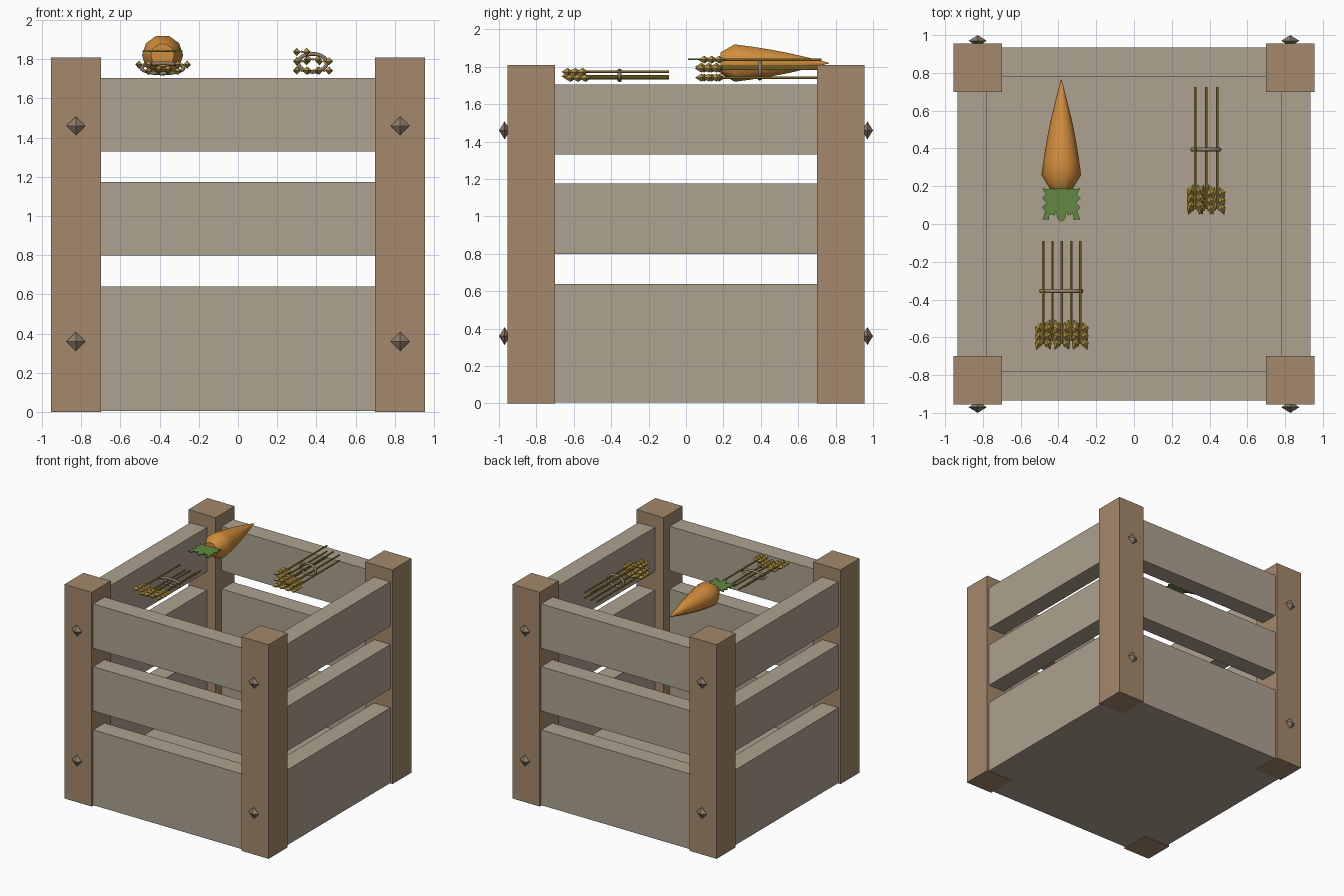
import bpy, bmesh, math
from mathutils import Matrix, Vector

if "Cube" in bpy.data.objects:
    bpy.data.objects.remove(bpy.data.objects["Cube"])


def material(name, rgb):
    m = bpy.data.materials.new(name)
    m.diffuse_color = (*rgb, 1)
    m.use_nodes = True
    m.node_tree.nodes["Principled BSDF"].inputs["Base Color"].default_value = m.diffuse_color
    return m


POST = material("post wood", (0.37, 0.25, 0.15))
SLAT = material("weathered slat wood", (0.42, 0.36, 0.28))
STUD = material("dull stud", (0.27, 0.20, 0.15))
ORANGE = material("carrot orange", (0.65, 0.27, 0.045))
GREEN = material("leaf green", (0.12, 0.25, 0.055))
GRAIN = material("grain gold", (0.45, 0.31, 0.065))
STALK = material("stalk straw", (0.34, 0.22, 0.035))
TWINE = material("twine", (0.29, 0.21, 0.14))


def finish(name, bm, mat):
    bmesh.ops.recalc_face_normals(bm, faces=bm.faces)
    me = bpy.data.meshes.new(name)
    bm.to_mesh(me)
    bm.free()
    me.materials.append(mat)
    ob = bpy.data.objects.new(name, me)
    bpy.context.collection.objects.link(ob)
    return ob


def box(name, lo, hi, mat):
    bm = bmesh.new()
    lo, hi = Vector(lo), Vector(hi)
    bmesh.ops.create_cube(bm, size=1, matrix=Matrix.Translation((lo + hi) / 2)
                          @ Matrix.Diagonal((*(hi - lo), 1)))
    return finish(name, bm, mat)


def add_diamond(bm, centre, radius, half, direction):
    """Four-sided double pyramid stretched along a direction."""
    d = Vector(direction).normalized()
    up = Vector((0, 0, 1))
    side = d.cross(up).normalized()
    c = Vector(centre)
    ring = [bm.verts.new(c + v * radius) for v in (side, up, -side, -up)]
    for s in (-1, 1):
        tip = bm.verts.new(c + d * half * s)
        for i in range(4):
            bm.faces.new((ring[i], ring[(i + 1) % 4], tip))


# Crate floor and corner posts
box("crate_floor", (-0.935, -0.935, 0.004), (0.935, 0.935, 0.27), SLAT)
for sx in (-1, 1):
    for sy in (-1, 1):
        x, y = sx * 0.8275, sy * 0.8275
        box("corner_post", (x - 0.1275, y - 0.1275, 0),
            (x + 0.1275, y + 0.1275, 1.81), POST)
        # Studs on the front and back of each post
        for z in (0.36, 1.46):
            bm = bmesh.new()
            add_diamond(bm, (x, sy * 0.97, z), 0.048, 0.03, (0, 1, 0))
            finish("stud", bm, STUD)

# Side slats
for z0, z1 in ((0.27, 0.64), (0.80, 1.175), (1.33, 1.705)):
    for s in (-1, 1):
        a, b = sorted((s * 0.782, s * 0.935))
        box("cross_slat", (-0.72, a, z0), (0.72, b, z1), SLAT)
        box("side_slat", (a, -0.72, z0), (b, 0.72, z1), SLAT)

# Carrot root: ten-sided lathe along y
CX, CZ = -0.385, 1.82
bm = bmesh.new()
rings = []
for y, r in ((0.185, 0.06), (0.26, 0.105), (0.34, 0.094), (0.44, 0.078),
             (0.55, 0.056), (0.66, 0.029), (0.765, 0.002)):
    rings.append([bm.verts.new((CX + r * math.cos(i * math.tau / 10), y,
                                CZ + r * math.sin(i * math.tau / 10)))
                  for i in range(10)])
for a, b in zip(rings, rings[1:]):
    for i in range(10):
        j = (i + 1) % 10
        bm.faces.new((a[i], a[j], b[j], b[i]))
bm.faces.new(rings[0])
bm.faces.new(rings[-1])
for f in bm.faces:
    f.smooth = len(f.verts) == 4
finish("carrot_root", bm, ORANGE)

# Carrot leaf: flat jagged plate, mirrored outline
half = [(0.03, 0.20), (0.065, 0.185), (0.10, 0.188), (0.082, 0.155),
        (0.102, 0.138), (0.078, 0.112), (0.102, 0.088), (0.084, 0.066),
        (0.10, 0.025), (0.066, 0.022), (0.062, 0.055), (0.035, 0.045),
        (0.028, 0.07), (0.02, 0.028)]
outline = half + [(0, 0.01)] + [(-x, y) for x, y in reversed(half)]
bm = bmesh.new()
face = bm.faces.new([bm.verts.new((CX + x, y, 1.836)) for x, y in outline])
ext = bmesh.ops.extrude_face_region(bm, geom=[face])
for v in ext["geom"]:
    if isinstance(v, bmesh.types.BMVert):
        v.co.z += 0.008
bmesh.ops.triangulate(bm, faces=[f for f in bm.faces if len(f.verts) > 4])
finish("carrot_leaf", bm, GREEN)


def wheat_bundle(stalks, y_tip, y_end, band):
    """Stalks along y with paired grains at the tip and a twine ring."""
    stems, grains = bmesh.new(), bmesh.new()
    for n, (x, z) in enumerate(stalks):
        y0 = y_tip + 0.015 * (n % 2)
        length = y_end - y0 - 0.03
        bmesh.ops.create_cone(
            stems, cap_ends=True, segments=6, radius1=0.007, radius2=0.007,
            depth=length,
            matrix=Matrix.Translation((x, y_end - length / 2, z))
            @ Matrix.Rotation(math.pi / 2, 4, 'X'))
        for k in range(3):
            for s in (-1, 1):
                add_diamond(grains, (x + s * 0.025, y0 + 0.032 + 0.04 * k, z),
                            0.021, 0.036, (s * 0.4, -1, 0))
    finish("wheat_stalks", stems, STALK)
    finish("wheat_grains", grains, GRAIN)
    # Twine ring: elliptical tube around the stalks
    x, y, z, rx, rz = band
    bm = bmesh.new()
    loops = []
    for i in range(20):
        c, s = math.cos(i * math.tau / 20), math.sin(i * math.tau / 20)
        loops.append([bm.verts.new((
            x + c * (rx + 0.01 * math.cos(t)), y + 0.012 * math.sin(t),
            z + s * (rz + 0.01 * math.cos(t))))
            for t in (j * math.tau / 6 for j in range(6))])
    for i in range(20):
        a, b = loops[i], loops[(i + 1) % 20]
        for j in range(6):
            bm.faces.new((a[j], a[(j + 1) % 6], b[(j + 1) % 6], b[j])).smooth = True
    finish("twine_ring", bm, TWINE)


# Tall bundle at the back right, flat bundle at the front left
wheat_bundle([(0.325, 1.742), (0.382, 1.742), (0.44, 1.742), (0.325, 1.79),
              (0.44, 1.79), (0.325, 1.838), (0.382, 1.80)],
             0.05, 0.725, (0.38, 0.395, 1.782, 0.073, 0.046))
wheat_bundle([(-0.48, 1.773), (-0.432, 1.74), (-0.382, 1.75),
              (-0.332, 1.74), (-0.285, 1.773)],
             -0.665, -0.09, (-0.385, -0.355, 1.754, 0.108, 0.026))
